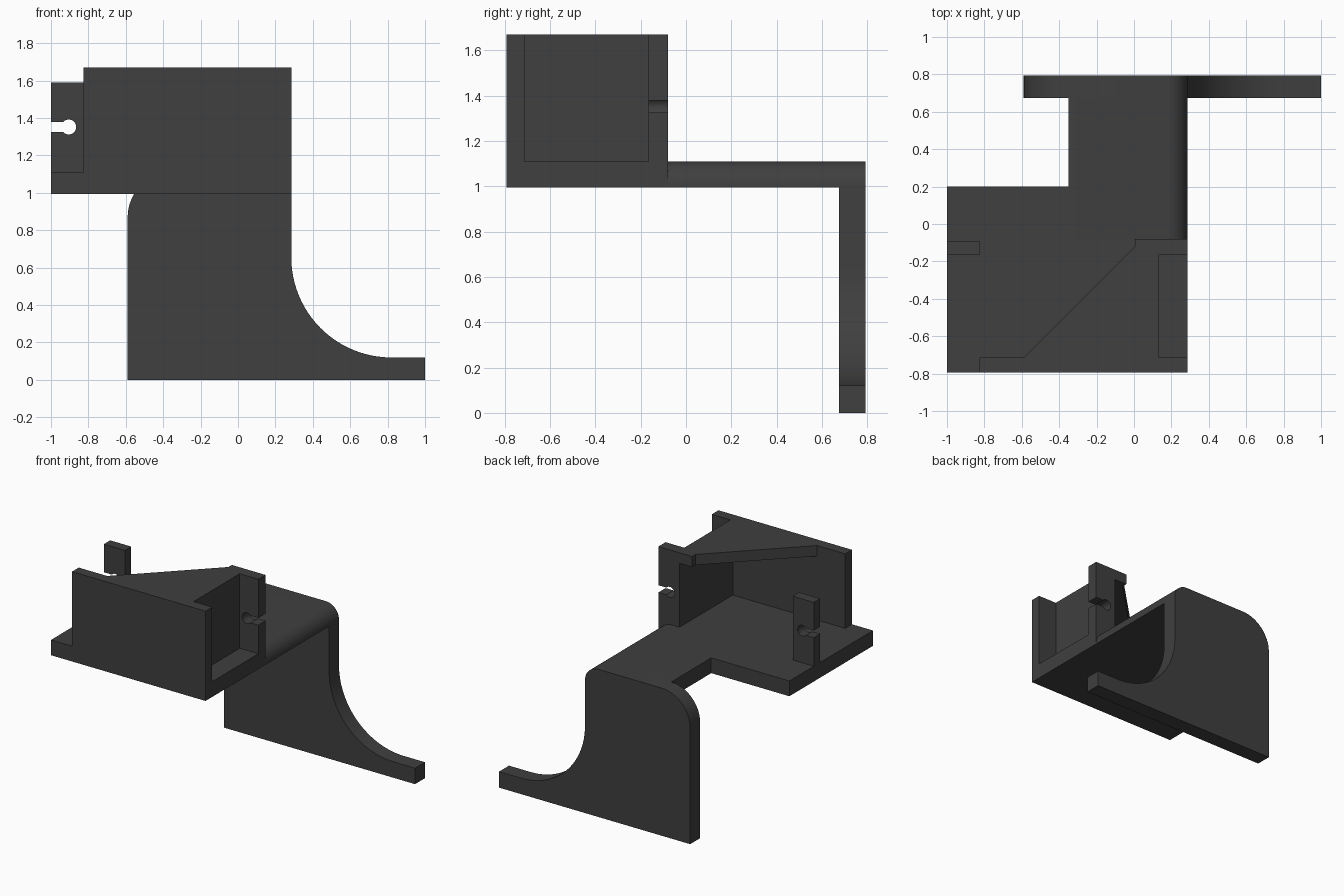
import bpy, bmesh, math
from mathutils import Vector

if "Cube" in bpy.data.objects:
    bpy.data.objects.remove(bpy.data.objects["Cube"])

grey = bpy.data.materials.new("dark grey plastic")
grey.diffuse_color = (0.05, 0.05, 0.05, 1)
grey.use_nodes = True
grey.node_tree.nodes["Principled BSDF"].inputs["Base Color"].default_value = grey.diffuse_color

# Main levels and limits
Z0, Z1, Z2, ZT = 0.995, 1.11, 1.59, 1.67    # tray bottom, tray top, post top, roof top
XR, YF, YB = 0.285, -0.793, 0.793           # right side, front, back
PY0, PY1 = -0.165, -0.085                   # post depth


def arc(cx, cz, r, a0, a1, n=16):
    """Points on an arc, angles in degrees."""
    return [(cx + r * math.cos(math.radians(a0 + (a1 - a0) * i / n)),
             cz + r * math.sin(math.radians(a0 + (a1 - a0) * i / n))) for i in range(n + 1)]


def extrude(name, pts, lo, hi, axis):
    """Extrude a closed 2D outline: axis 'z' takes xy points, 'y' takes xz points."""
    bm = bmesh.new()
    make = (lambda p, q: (p[0], p[1], q)) if axis == 'z' else (lambda p, q: (p[0], q, p[1]))
    face = bm.faces.new([bm.verts.new(make(p, lo)) for p in pts])
    new = bmesh.ops.extrude_face_region(bm, geom=[face])["geom"]
    shift = Vector((0, 0, hi - lo)) if axis == 'z' else Vector((0, hi - lo, 0))
    bmesh.ops.translate(bm, vec=shift, verts=[v for v in new if isinstance(v, bmesh.types.BMVert)])
    bmesh.ops.recalc_face_normals(bm, faces=bm.faces)
    mesh = bpy.data.meshes.new(name)
    bm.to_mesh(mesh)
    bm.free()
    mesh.materials.append(grey)
    ob = bpy.data.objects.new(name, mesh)
    bpy.context.collection.objects.link(ob)
    return ob


def rect(x0, x1, y0, y1):
    return [(x0, y0), (x1, y0), (x1, y1), (x0, y1)]


def keyhole_post(edge, side, top):
    """Post outline with a keyhole slot open on its outer edge; side is the inward x direction."""
    hole, r, h, zc = 0.095, 0.04, 0.027, 1.352
    a = math.degrees(math.asin(h / r))
    pts = [(0, Z1), (0.175, Z1), (0.175, top), (0, top), (0, zc + h)]
    pts += arc(hole, zc, r, 180 - a, -180 + a, 24) + [(0, zc - h)]
    return [(edge + side * x, z) for x, z in pts]


# Tray floor and the arm with its rounded right edge
extrude("tray_floor", [(-1, YF), (XR, YF), (XR, -0.08), (-0.35, -0.08), (-0.35, 0.2), (-1, 0.2)],
        Z0, Z1, 'z')
R = 0.11
arm_round = arc(XR - R, Z1 - R, R, 0, 90, 12)
extrude("arm", [(-0.35, Z0), (XR, Z0)] + arm_round + [(-0.35, Z1)], -0.08, 0.675, 'y')

# Back panel with curved foot and rounded shoulders
extrude("back_panel",
        [(-0.59, 0), (1, 0), (1, 0.12)] + arc(XR + 0.535, 0.655, 0.535, 270, 180, 24)
        + arm_round + arc(-0.35, Z1 - 0.24, 0.24, 90, 180), 0.675, YB, 'y')

# Front wall and the thin inner side wall
extrude("front_wall", rect(-0.825, XR, Z1, ZT), YF, -0.713, 'y')
extrude("side_wall", rect(0.11, 0.13, -0.713, PY0), Z1, Z2, 'z')

# Keyhole posts
extrude("left_post", keyhole_post(-1, 1, Z2), PY0, -0.09, 'y')
extrude("right_post", keyhole_post(XR, -1, ZT), PY0, -0.08, 'y')

# Triangular roof plate between the front wall and the right post
extrude("roof_plate", [(-0.59, -0.713), (0.13, -0.713), (0.13, PY0), (0.11, PY0),
                       (0.11, -0.08), (0.005, -0.08), (0.005, -0.12)], Z2, ZT, 'z')

# Smooth curved faces, keep edges sharp
for ob in bpy.context.collection.objects:
    ob.select_set(True)
    bpy.context.view_layer.objects.active = ob
bpy.ops.object.shade_smooth_by_angle(angle=math.radians(30))
